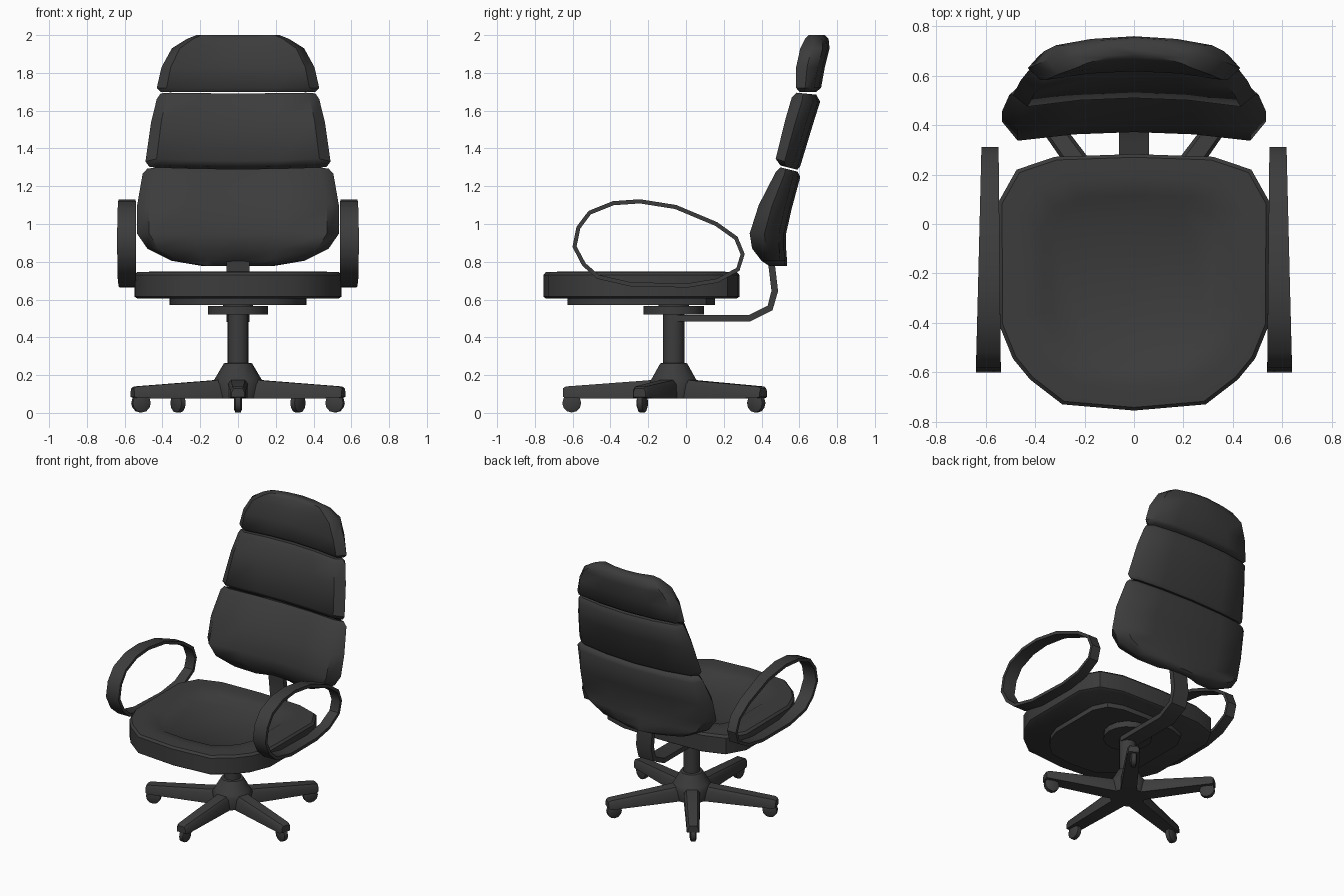
import bpy, bmesh, math
from mathutils import Vector, Matrix

if "Cube" in bpy.data.objects:
    bpy.data.objects.remove(bpy.data.objects["Cube"])

mat = bpy.data.materials.new("charcoal")
mat.use_nodes = True
COLOR = (0.045, 0.045, 0.045, 1)
mat.diffuse_color = COLOR
mat.node_tree.nodes["Principled BSDF"].inputs["Base Color"].default_value = COLOR

CY = -0.065      # centre of column and base
SEAT_Y = -0.24   # centre of seat


def loft(name, rings, closed=False, angle=40, matrix=None):
    """Skin equal-length rings; cap the ends unless the loft closes on itself."""
    bm = bmesh.new()
    rows = [[bm.verts.new(p) for p in ring] for ring in rings]
    n = len(rows[0])
    pairs = list(zip(rows, rows[1:]))
    if closed:
        pairs.append((rows[-1], rows[0]))
    else:
        bm.faces.new(rows[0])
        bm.faces.new(rows[-1])
    for a, b in pairs:
        for i in range(n):
            j = (i + 1) % n
            bm.faces.new((a[i], a[j], b[j], b[i]))
    bmesh.ops.recalc_face_normals(bm, faces=bm.faces)
    if matrix:
        bm.transform(matrix)
    mesh = bpy.data.meshes.new(name)
    bm.to_mesh(mesh)
    bm.free()
    mesh.materials.append(mat)
    obj = bpy.data.objects.new(name, mesh)
    bpy.context.collection.objects.link(obj)
    bpy.ops.object.select_all(action="DESELECT")
    obj.select_set(True)
    bpy.context.view_layer.objects.active = obj
    bpy.ops.object.shade_smooth_by_angle(angle=math.radians(angle))
    return obj


def turned(name, profile, sides, **kw):
    """Round part on the column axis from (radius, z) pairs."""
    steps = [math.tau * i / sides for i in range(sides)]
    return loft(name, [[(r * math.cos(a), CY + r * math.sin(a), z) for a in steps]
                       for r, z in profile], **kw)


def band(name, path, thick, span, closed=False):
    """Flat bar along a (y, z) path; span(y) gives its two x limits."""
    pts = [Vector(p) for p in path]
    rings = []
    for i, p in enumerate(pts):
        if closed:
            t = pts[(i + 1) % len(pts)] - pts[i - 1]
        else:
            t = pts[min(i + 1, len(pts) - 1)] - pts[max(i - 1, 0)]
        off = Vector((-t.y, t.x)).normalized() * thick / 2
        x0, x1 = span(p.x)
        a, b = p + off, p - off
        rings.append([(x0, *a), (x1, *a), (x1, *b), (x0, *b)])
    return loft(name, rings, closed)


# Seat cushion with a dished centre
half = [(0, -.755), (.29, -.73), (.42, -.63), (.49, -.545), (.545, -.41),
        (.548, .09), (.475, .22), (.32, .272), (0, .283)]
outline = half + [(-x, y) for x, y in half[-2:0:-1]]


def seat_ring(sx, sy, z):
    return [(x * sx, SEAT_Y + (y - SEAT_Y) * sy, z) for x, y in outline]


loft("seat", [seat_ring(s, s, z) for s, z in (
    (.97, .605), (1, .615), (1, .73), (.975, .745), (.82, .748),
    (.68, .738), (.61, .715))])
loft("seat_plate", [seat_ring(.66, .75, z) for z in (.572, .61)])

# Three backrest cushions
FRONT = (-.88, -.45, 0, .45, .88)
BACK = (.9, .5, 0, -.5, -.9)


def cushion(name, rows):
    """Rows of z, half width, front y, back y and backward slope."""
    rings = []
    for z, w, yf, yb, slope in rows:
        front = [(t * w, yf + .035 * (1 - (t / .88) ** 2)) for t in FRONT]
        back = [(t * w, yb - .045 * t * t) for t in BACK]
        side = (front[0][1] + back[0][1]) / 2
        ring = front + [(w, side)] + back + [(-w, side)]
        rings.append([(x, y, z - slope * (y - yf)) for x, y in ring])
    loft(name, rings, angle=50)


cushion("lower_back_cushion", [
    (.778, .19, .44, .535, 0), (.805, .35, .40, .535, 0), (.87, .48, .35, .53, 0),
    (.95, .535, .337, .53, 0), (1.10, .535, .385, .56, .1),
    (1.275, .505, .475, .605, .2), (1.30, .48, .50, .59, .25)])
cushion("middle_back_cushion", [
    (1.31, .47, .50, .59, .25), (1.345, .49, .475, .605, .3),
    (1.55, .46, .525, .67, .2), (1.67, .43, .56, .71, .15), (1.695, .41, .585, .69, .1)])
cushion("head_cushion", [
    (1.70, .41, .60, .69, 0), (1.72, .43, .583, .715, 0), (1.83, .405, .583, .735, 0),
    (1.93, .35, .605, .76, 0), (1.98, .27, .63, .755, 0), (2.0, .22, .65, .735, 0)])

# Bent bar joining the seat mechanism to the back
band("back_support", [(CY, .50), (.335, .50), (.445, .555), (.47, .645),
                      (.455, .77), (.45, .88)], .035, lambda y: (-.06, .06))

# Looped armrests, wider toward the front
loop = [(-.59, .88), (-.57, .98), (-.51, 1.06), (-.385, 1.11), (-.245, 1.12),
        (-.055, 1.09), (.16, 1.0), (.265, .925), (.30, .84), (.275, .76),
        (.165, .70), (.01, .675), (-.29, .68), (-.465, .72), (-.54, .785)]
for name, side in (("left_armrest", 1), ("right_armrest", -1)):
    band(name, loop, .022,
         lambda y: (side * (.545 + .01 * y), side * (.625 - .025 * y)), closed=True)

# Mechanism, column and hub
turned("mechanism_spacer", [(.08, .55), (.08, .61)], 16)
turned("mechanism_disc", [(.16, .522), (.16, .565)], 16)
turned("column", [(.056, .2), (.056, .53)], 16)
turned("base_hub", [(.12, .075), (.135, .16), (.12, .185), (.075, .262), (.06, .265)], 10)


def leg_ring(r, w, low, high):
    return [(r, -w, low), (r, w, low), (r, w, high - .02), (r, w * .7, high),
            (r, -w * .7, high), (r, -w, high - .02)]


# Five legs with casters, one pointing to the front
wheel = [(-.022, .032), (-.014, .05), (.014, .05), (.022, .032)]
for i in range(5):
    turn = Matrix.Translation((0, CY, 0)) @ Matrix.Rotation(
        math.radians(-90 + 72 * i), 4, "Z")
    loft(f"base_leg_{i + 1}", [leg_ring(.03, .055, .075, .185), leg_ring(.14, .052, .075, .172),
                               leg_ring(.57, .042, .078, .14), leg_ring(.587, .034, .085, .13)],
         matrix=turn)
    loft(f"caster_{i + 1}", [[(.54 + r * math.cos(k * math.tau / 12), x,
                               .052 + r * math.sin(k * math.tau / 12)) for k in range(12)]
                             for x, r in wheel], matrix=turn)
